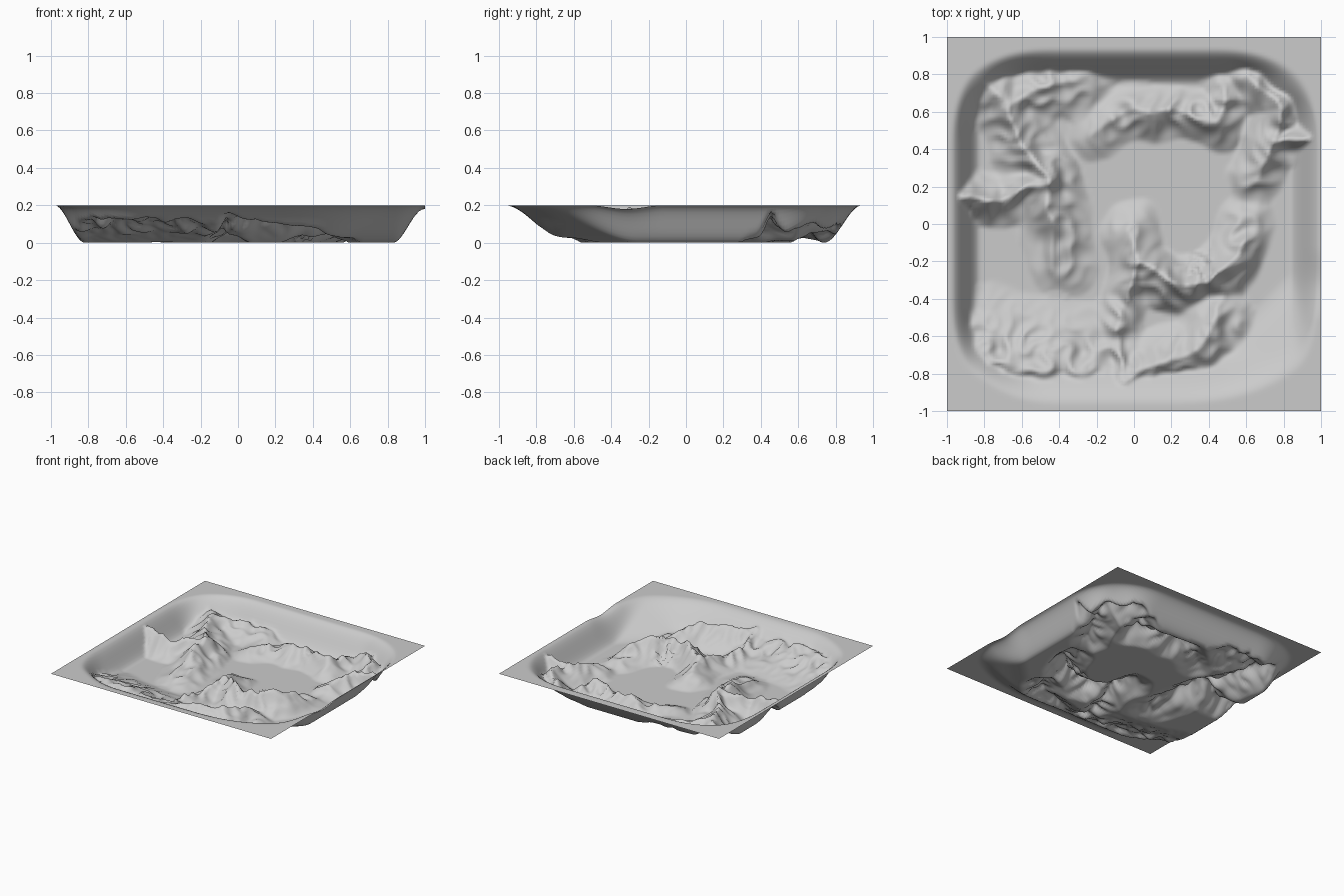
import bpy, bmesh, math, random
from mathutils import Vector, noise

cube = bpy.data.objects.get("Cube")
if cube:
    bpy.data.objects.remove(cube, do_unlink=True)

random.seed(4)
RIM = 0.2
CELLS = 128

# Crest lines: foot width, then points as (x, y, crest height)
RIDGES = {
    "west_spine": (0.2, [(-.66, .62, .17), (-.6, .42, .16), (-.47, .26, .2),
                         (-.42, 0, .15), (-.38, -.2, .09)]),
    "west_spur": (0.15, [(-.92, .14, .19), (-.7, .13, .15), (-.47, .22, .18)]),
    "northwest_spur": (0.2, [(-.8, .75, .15), (-.66, .64, .16), (-.45, .75, .12), (-.3, .74, .1)]),
    "crater_ridge": (0.16, [(-.02, -.03, .1), (.02, -.22, .17), (.18, -.31, .2),
                            (.4, -.32, .18), (.54, -.19, .19), (.6, .01, .09)]),
    "crater_spur": (0.14, [(.02, -.22, .16), (-.05, -.42, .1), (-.1, -.58, .12), (-.05, -.8, .15)]),
    "south_ridge": (0.2, [(.44, -.52, .13), (.36, -.66, .18), (.1, -.77, .17), (-.05, -.84, .18)]),
    "southwest_ridge": (0.4, [(-.25, -.8, .14), (-.5, -.78, .17), (-.76, -.72, .15)]),
    "north_ridge": (0.16, [(-.2, .5, .07), (0, .61, .13), (.25, .6, .14),
                           (.45, .55, .15), (.5, .7, .12)]),
    "northeast_ridge": (0.16, [(.6, .8, .15), (.8, .62, .17), (.72, .42, .15), (.66, .25, .1)]),
    "east_spur": (0.14, [(.72, .42, .14), (.82, .45, .16), (.94, .45, .18)]),
}


def smooth(t):
    t = min(1.0, max(0.0, t))
    return t * t * (3 - 2 * t)


def soft_max(a, b, blend=0.025):
    k = max(blend - abs(a - b), 0.0) / blend
    return max(a, b) + k * k * blend / 4


def wall_height(x, y):
    """Basin wall rising to the flat rim, with rounded corners."""
    corner = (1.68 - abs(x) - abs(y)) / math.sqrt(2)
    corner_width = 0.42 if x > 0 and y < 0 else 0.25
    sides = [(x + 0.98, 0.16), (1.0 - x, 0.17), (y + 0.97, 0.34),
             (0.94 - y, 0.2), (corner, corner_width)]
    total = sum(max(0.0, 1 - d / w) ** 3 for d, w in sides)
    return RIM * smooth(total ** (1 / 3))


def ridge_height(x, y, width, points):
    """Height of a tapering ridge that follows a crest line."""
    best = 0.0
    for (ax, ay, az), (bx, by, bz) in zip(points, points[1:]):
        dx, dy = bx - ax, by - ay
        t = ((x - ax) * dx + (y - ay) * dy) / (dx * dx + dy * dy)
        t = min(1.0, max(0.0, t))
        dist = math.hypot(x - ax - t * dx, y - ay - t * dy)
        slope = max(0.0, 1 - dist / width)
        best = max(best, (az + t * (bz - az)) * slope ** 1.15)
    return best


def terrain_height(x, y):
    wall = wall_height(x, y)
    # Bend the crest lines so they look weathered
    inside = 1 - wall / RIM
    wx = x + 0.035 * noise.noise(Vector((x * 6, y * 6, 1))) * inside
    wy = y + 0.035 * noise.noise(Vector((x * 6, y * 6, 9))) * inside
    h = 0.0
    for width, points in RIDGES.values():
        r = ridge_height(wx, wy, width, points)
        if r > 0:
            h = soft_max(h, r) if h > 0 else r
    if h > 0:
        # Gullies on the slopes, fading out on the basin floor
        gully = abs(noise.noise(Vector((x * 9, y * 9, 5))))
        h -= 0.07 * gully * min(1, h / 0.1)
    h = max(wall, h) if min(wall, h) <= 0 else soft_max(wall, h)
    # Rough patch in the crater
    if math.hypot(x - 0.36, y + 0.23) < 0.08:
        h += random.uniform(-0.02, 0.02)
    h = min(RIM, max(0.0, h))
    # Low saddle in the east rim
    if x > 0:
        h -= 0.02 * smooth((x - 0.8) * 5) * smooth(1 - abs(y + 0.32) / 0.2) * h / RIM
    return h


# Terrain sheet
bm = bmesh.new()
bmesh.ops.create_grid(bm, x_segments=CELLS, y_segments=CELLS, size=1)
for v in bm.verts:
    v.co.z = terrain_height(v.co.x, v.co.y)
for f in bm.faces:
    f.smooth = True
mesh = bpy.data.meshes.new("terrain_basin")
bm.to_mesh(mesh)
bm.free()
terrain = bpy.data.objects.new("terrain_basin", mesh)
bpy.context.collection.objects.link(terrain)

# Plain stone colour
stone = bpy.data.materials.new("light_grey_stone")
stone.use_nodes = True
colour = (0.6, 0.6, 0.6, 1)
stone.diffuse_color = colour
for node in stone.node_tree.nodes:
    if node.type == "BSDF_PRINCIPLED":
        node.inputs["Base Color"].default_value = colour
mesh.materials.append(stone)
